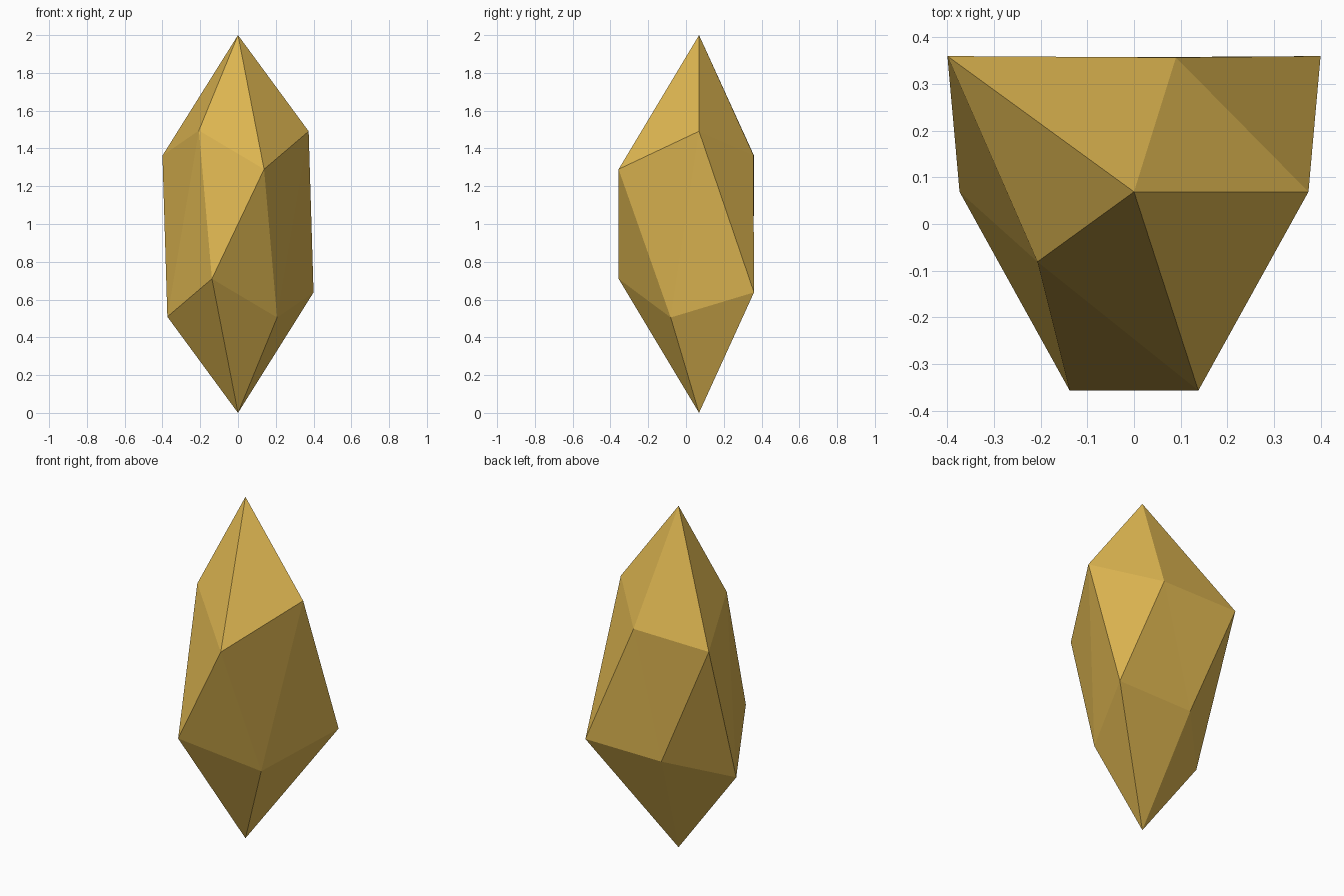
import bpy
import bmesh

# Remove the default object
cube = bpy.data.objects.get("Cube")
if cube:
    bpy.data.objects.remove(cube, do_unlink=True)

# Single gold colour
GOLD = (0.745, 0.479, 0.084, 1.0)
gold = bpy.data.materials.new("gold")
gold.use_nodes = True
gold.diffuse_color = GOLD
gold.node_tree.nodes["Principled BSDF"].inputs["Base Color"].default_value = GOLD

# Upper ring corners, counter-clockwise: x, y, height above the middle
RING = [
    (0.138, -0.357, 0.29),
    (0.374, 0.069, 0.491),
    (0.09, 0.357, 0.365),
    (-0.4, 0.36, 0.362),
    (-0.207, -0.081, 0.495),
]
TIP_Y = 0.069

bm = bmesh.new()
top = bm.verts.new((0, TIP_Y, 2))
bottom = bm.verts.new((0, TIP_Y, 0))
upper = [bm.verts.new((x, y, 1 + h)) for x, y, h in RING]

# The lower ring is the upper one turned half a turn about y
lower = [bm.verts.new((-x, y, 1 - h)) for x, y, h in RING]
# Reorder so lower[i] sits between upper[i - 1] and upper[i]
lower = [lower[-i] for i in range(len(RING))]

# Tip facets and the zigzag belt of facets between the rings
n = len(RING)
for i in range(n):
    j = (i + 1) % n
    bm.faces.new((top, upper[i], upper[j]))
    bm.faces.new((bottom, lower[j], lower[i]))
    bm.faces.new((lower[i], lower[j], upper[i]))
    bm.faces.new((upper[i], lower[j], upper[j]))

bmesh.ops.recalc_face_normals(bm, faces=bm.faces)
mesh = bpy.data.meshes.new("crystal")
bm.to_mesh(mesh)
bm.free()
mesh.materials.append(gold)
bpy.context.collection.objects.link(bpy.data.objects.new("crystal", mesh))
